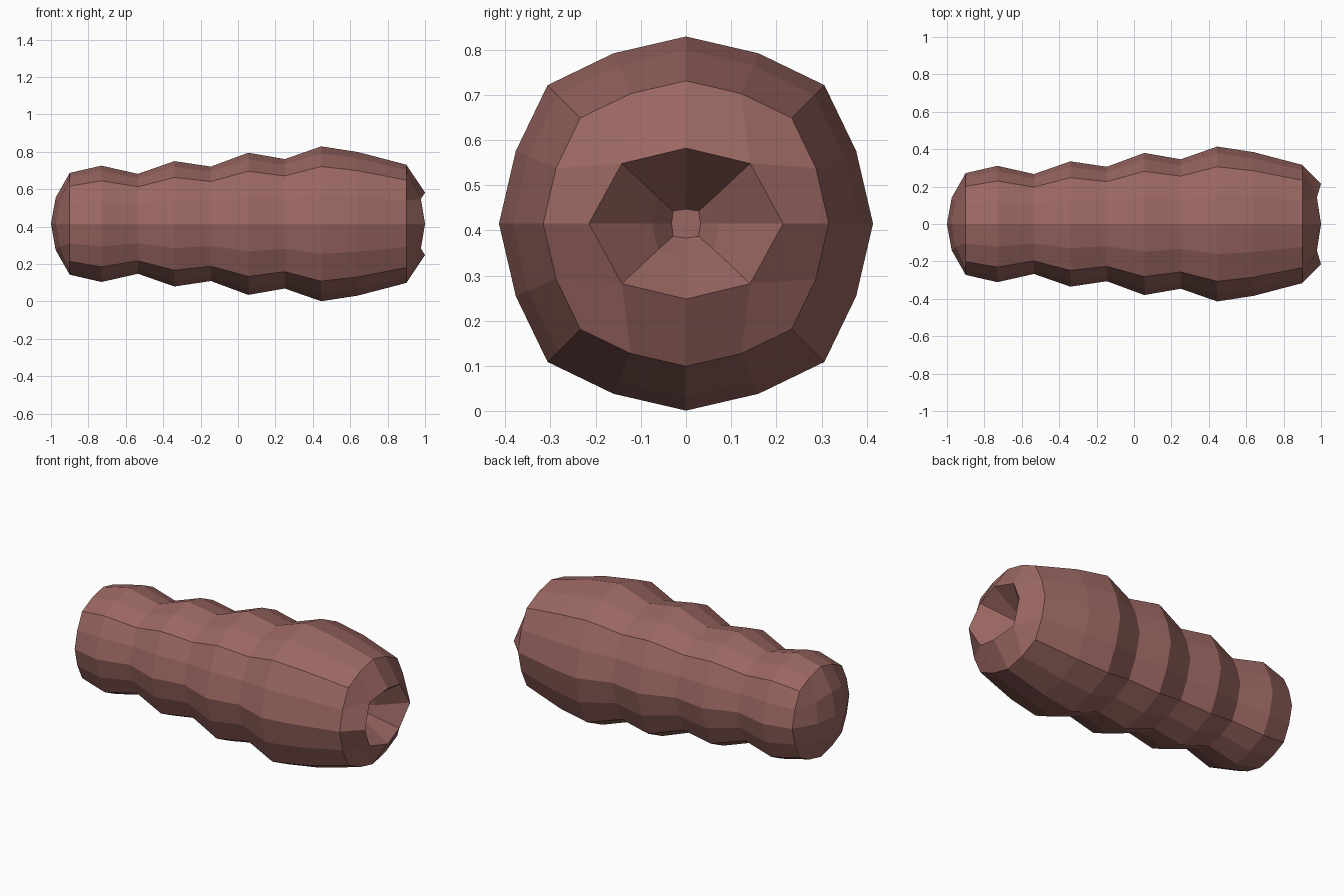
import bpy, bmesh

if "Cube" in bpy.data.objects:
    bpy.data.objects.remove(bpy.data.objects["Cube"])

CZ = 0.415  # height of the body axis
# ring stations along the body: (x, radius)
STATIONS = [(-0.9, 0.272), (-0.73, 0.311), (-0.535, 0.267), (-0.34, 0.335),
            (-0.145, 0.306), (0.055, 0.38), (0.25, 0.346), (0.445, 0.414),
            (0.64, 0.384), (0.9, 0.316)]
# rounded-square cross-section: the border of a 5 x 5 grid, walked in order
BORDER = ([(2, j) for j in range(-2, 2)] + [(i, 2) for i in range(2, -2, -1)] +
          [(-2, j) for j in range(2, -2, -1)] + [(i, -2) for i in range(-2, 2)])
LOOP8 = [(1, -1), (1, 0), (1, 1), (0, 1), (-1, 1), (-1, 0), (-1, -1), (0, -1)]
LONG = {0: 1.0, 1: 0.91, 2: 0.74}
SHORT = {0: 0.0, 1: 0.388, 2: 0.74}


def section(i, j, r):
    """Point of the rounded-square section for border cell (i, j)."""
    def sgn(v):
        return (v > 0) - (v < 0)
    if abs(i) == 2:
        return sgn(i) * LONG[abs(j)] * r, sgn(j) * SHORT[abs(j)] * r
    return sgn(i) * SHORT[abs(i)] * r, sgn(j) * LONG[abs(i)] * r


bm = bmesh.new()


def ring16(x, r):
    out = {}
    for i, j in BORDER:
        y, z = section(i, j, r)
        out[i, j] = bm.verts.new((x, y, CZ + z))
    return out


def ring8(side, top, corner):
    """Eight-point loop; side=(x, y), top=(x, z), corner=(x, y, z)."""
    out = {}
    for i, j in LOOP8:
        if j == 0:
            co = (side[0], i * side[1], CZ)
        elif i == 0:
            co = (top[0], 0, CZ + j * top[1])
        else:
            co = (corner[0], i * corner[1], CZ + j * corner[2])
        out[i, j] = bm.verts.new(co)
    return out


def bridge(a, b, keys):
    for k, key in enumerate(keys):
        nxt = keys[(k + 1) % len(keys)]
        bm.faces.new((a[key], a[nxt], b[nxt], b[key]))


def cap_grid(outer, inner, centre=None):
    """Fill a 4 x 4 patch; without a centre the middle four cells stay open."""
    grid = {**outer, **inner}
    if centre:
        grid[0, 0] = centre
    for i in range(-2, 2):
        for j in range(-2, 2):
            cell = [(i, j), (i + 1, j), (i + 1, j + 1), (i, j + 1)]
            if all(c in grid for c in cell):
                bm.faces.new([grid[c] for c in cell])


# bulging body
rings = [ring16(x, r) for x, r in STATIONS]
for a, b in zip(rings, rings[1:]):
    bridge(a, b, BORDER)

# domed tail
tail = ring8((-0.975, 0.14), (-0.975, 0.14), (-0.955, 0.12, 0.12))
cap_grid(rings[0], tail, bm.verts.new((-1.0, 0, CZ)))

# lips and mouth funnel
lips = ring8((1.0, 0.215), (1.0, 0.167), (0.978, 0.142, 0.133))
cap_grid(rings[-1], lips)
throat = ring8((0.86, 0.075), (0.86, 0.075), (0.86, 0.062, 0.058))
bridge(lips, throat, LOOP8)
gullet = ring8((0.8, 0.032), (0.8, 0.032), (0.8, 0.028, 0.028))
bridge(throat, gullet, LOOP8)
bm.faces.new([gullet[k] for k in LOOP8])

bmesh.ops.recalc_face_normals(bm, faces=bm.faces[:])
mesh = bpy.data.meshes.new("grub_body")
bm.to_mesh(mesh)
bm.free()

skin = bpy.data.materials.new("dusky_pink_skin")
skin.diffuse_color = (0.33, 0.137, 0.122, 1)
skin.use_nodes = True
skin.node_tree.nodes["Principled BSDF"].inputs["Base Color"].default_value = skin.diffuse_color
mesh.materials.append(skin)
body = bpy.data.objects.new("grub_body", mesh)
bpy.context.collection.objects.link(body)
